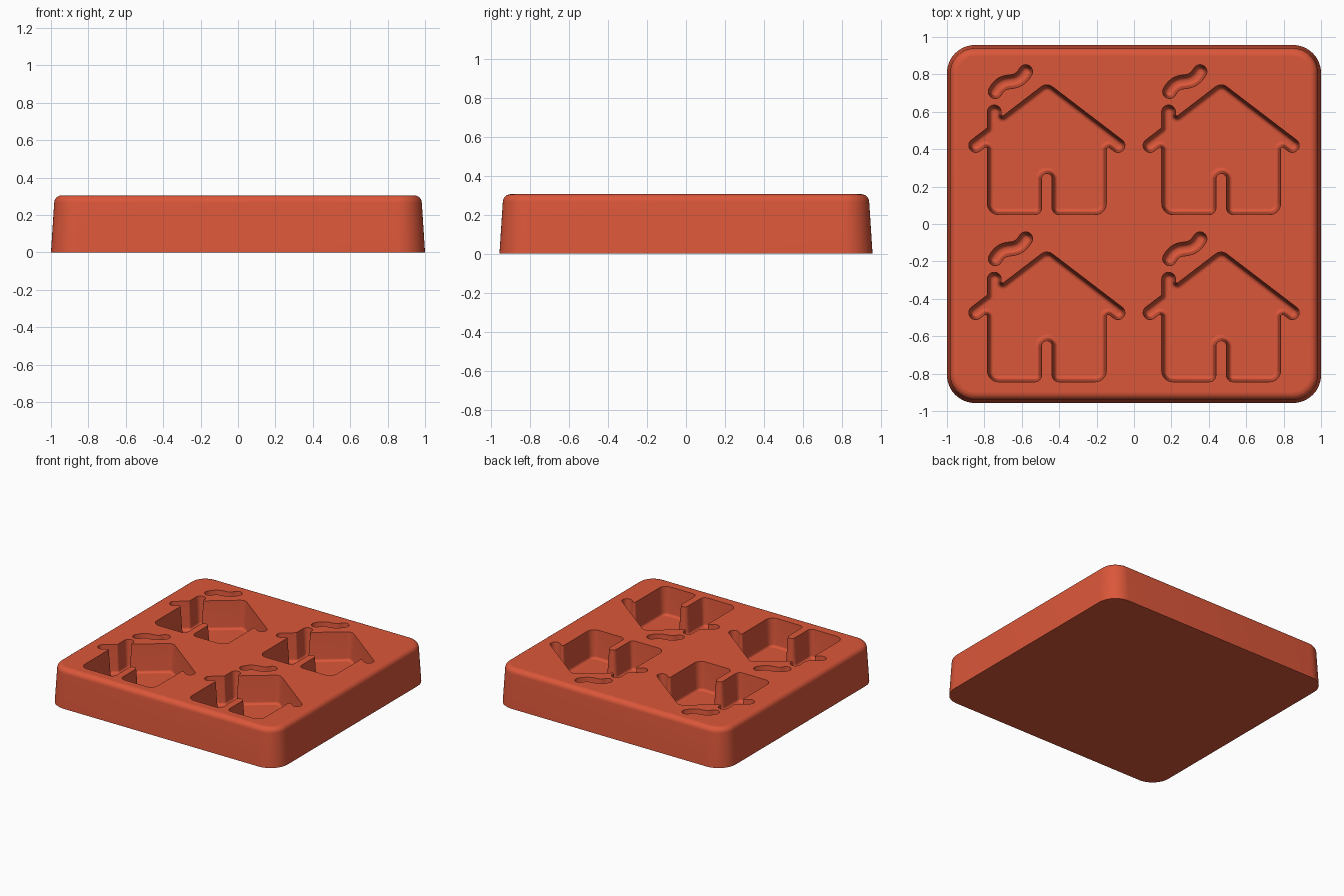
import bpy, bmesh
from math import pi, sin, cos
from mathutils import Vector
from mathutils.geometry import interpolate_bezier

if "Cube" in bpy.data.objects:
    bpy.data.objects.remove(bpy.data.objects["Cube"])

HEIGHT = 0.305      # tray height
DEPTH = 0.22        # cavity depth
SLOT = 0.037        # half width of the narrow grooves
DRAFT = 0.065       # sideways slope of the moulded walls
RIM = 0.04          # radius of the tray's top edge
FILLET = 0.02       # radius around the cavity floors


def turned(v, t):
    return Vector((v.x * cos(t) - v.y * sin(t), v.x * sin(t) + v.y * cos(t)))


def rounded(corners, steps=8):
    """Closed outline whose corners (x, y, radius) become arcs."""
    out = []
    for i, (x, y, r) in enumerate(corners):
        p = Vector((x, y))
        a = (Vector(corners[i - 1][:2]) - p).normalized()
        b = (Vector(corners[(i + 1) % len(corners)][:2]) - p).normalized()
        half = a.angle(b) / 2
        centre = p + (a + b).normalized() * (r / sin(half))
        start = p + a * (r * cos(half) / sin(half)) - centre
        turn = pi - 2 * half
        if a.x * b.y - a.y * b.x > 0:
            turn = -turn
        out += [centre + turned(start, turn * k / steps) for k in range(steps + 1)]
    return out


def inset(loop, d):
    """Move a counter-clockwise outline inward by d."""
    out = []
    for i, p in enumerate(loop):
        e1 = (p - loop[i - 1]).normalized()
        e2 = (loop[(i + 1) % len(loop)] - p).normalized()
        n1, n2 = Vector((-e1.y, e1.x)), Vector((-e2.y, e2.x))
        out.append(p + (n1 + n2) * (d / (1 + n1.dot(n2))))
    return out


def add_wall(bm, loop, levels, shift=(0, 0)):
    """Wall through (z, inset) levels, capped at the far end; returns the open edges."""
    rings = [[bm.verts.new((p.x + shift[0], p.y + shift[1], z)) for p in inset(loop, d)]
             for z, d in levels]
    n = len(loop)
    for one, two in zip(rings, rings[1:]):
        for i in range(n):
            j = (i + 1) % n
            bm.faces.new((one[i], one[j], two[j], two[i]))
    bm.faces.new(rings[-1])
    return [bm.edges.get((rings[0][i - 1], rings[0][i])) for i in range(n)]


# Tray sides: tapered rounded block with a soft top rim, listed from the top down
W, D = 1.0, 0.957
outline = rounded([(-W, -D, 0.15), (W, -D, 0.15), (W, D, 0.15), (-W, D, 0.15)], 12)
lean = DRAFT * (HEIGHT - RIM)
arc = [pi / 2 * k / 6 for k in range(7)]
tray_levels = [(HEIGHT - RIM + RIM * cos(t), lean + RIM * (1 - sin(t))) for t in arc]
tray_levels.append((0, 0))

# House outline: walls, door notch, overhanging eaves and chimney
cap = SLOT - 0.0005
house = rounded([
    (-0.318, 0.05, 0.06), (-0.028, 0.05, cap),
    (-0.028, 0.27, 0.0275), (0.028, 0.27, 0.0275),
    (0.028, 0.05, cap), (0.318, 0.05, 0.06), (0.318, 0.421, 0.01),
    (0.387, 0.368, cap), (0.432, 0.427, cap), (0, 0.757, 0.05),
    (-0.244, 0.57, 0.008), (-0.244, 0.636, cap), (-0.318, 0.636, cap),
    (-0.318, 0.514, 0.008), (-0.432, 0.427, cap), (-0.387, 0.368, cap),
    (-0.318, 0.421, 0.01)])

# Smoke puff outline: an S-shaped groove with round ends
path = [p.to_2d() for p in interpolate_bezier(
    Vector((-0.276, 0.708, 0)), Vector((-0.225, 0.8, 0)),
    Vector((-0.17, 0.72, 0)), Vector((-0.113, 0.815, 0)), 17)]
sides = []
for i, p in enumerate(path):
    along = (path[min(i + 1, 16)] - path[max(i - 1, 0)]).normalized()
    sides.append(Vector((along.y, -along.x)) * SLOT)
half_turn = [pi * k / 12 for k in range(1, 12)]
smoke = [p + s for p, s in zip(path, sides)]
smoke += [path[-1] + turned(sides[-1], t) for t in half_turn]
smoke += [p - s for p, s in zip(path[::-1], sides[::-1])]
smoke += [path[0] + turned(-sides[0], t) for t in half_turn]

# Cavity walls: drafted, with a filleted floor
floor = HEIGHT - DEPTH
wall = DRAFT * (DEPTH - FILLET)
cavity_levels = [(HEIGHT, 0)]
cavity_levels += [(floor + FILLET * (1 - sin(t)), wall + FILLET * (1 - cos(t))) for t in arc]

# Join the tray sides and the eight cavities with one pierced top face
bm = bmesh.new()
rims = add_wall(bm, outline, tray_levels)
for x in (-0.466, 0.466):
    for y in (0, -0.894):
        for shape in (house, smoke):
            rims += add_wall(bm, shape, cavity_levels, (x, y))
bmesh.ops.triangle_fill(bm, edges=rims, use_beauty=True, normal=(0, 0, 1))
bmesh.ops.recalc_face_normals(bm, faces=bm.faces[:])

# Smooth walls and fillets, flat top, floors and base, crisp edges between
for face in bm.faces:
    face.smooth = abs(face.normal.z) < 0.999
for edge in bm.edges:
    edge.smooth = edge.calc_face_angle(0) < pi / 6

mesh = bpy.data.meshes.new("mould_tray")
bm.to_mesh(mesh)
bm.free()
tray = bpy.data.objects.new("mould_tray", mesh)
bpy.context.scene.collection.objects.link(tray)

# Terracotta red silicone
mat = bpy.data.materials.new("terracotta_red")
mat.use_nodes = True
colour = (0.71, 0.095, 0.042, 1)
mat.diffuse_color = colour
mat.node_tree.nodes["Principled BSDF"].inputs["Base Color"].default_value = colour
mesh.materials.append(mat)
